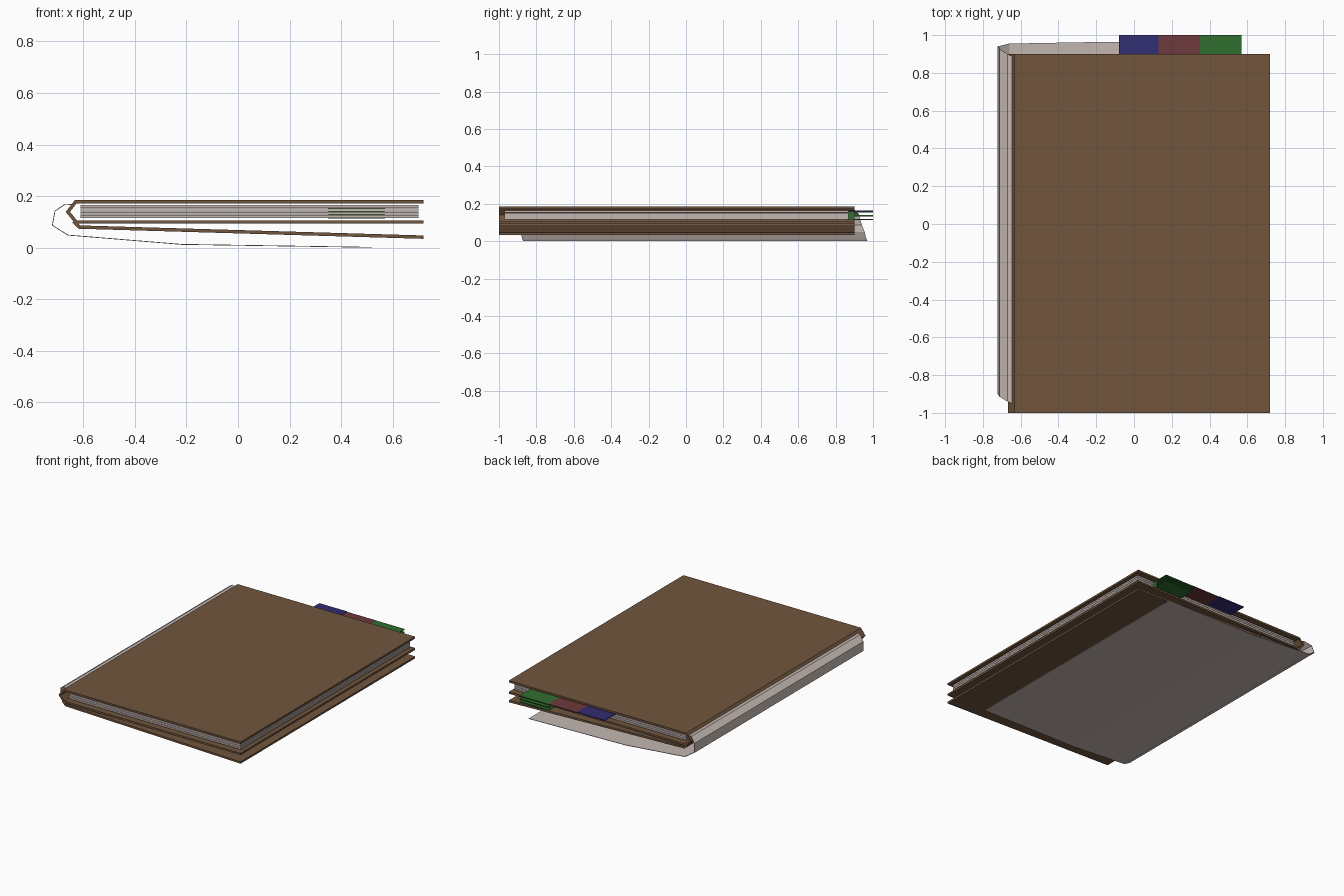
import bpy, bmesh
from mathutils import Vector

if "Cube" in bpy.data.objects:
    bpy.data.objects.remove(bpy.data.objects["Cube"])


def material(name, rgb):
    m = bpy.data.materials.new(name)
    m.diffuse_color = (*rgb, 1)
    m.use_nodes = True
    m.node_tree.nodes["Principled BSDF"].inputs["Base Color"].default_value = m.diffuse_color
    return m


BROWN = material("leather", (0.165, 0.092, 0.048))
PAPER = material("paper", (0.56, 0.48, 0.45))
BLUE = material("blue", (0.032, 0.026, 0.17))
RED = material("red", (0.156, 0.041, 0.045))
GREEN = material("green", (0.03, 0.156, 0.03))


def finish(name, bm, mat):
    bmesh.ops.recalc_face_normals(bm, faces=bm.faces)
    me = bpy.data.meshes.new(name)
    bm.to_mesh(me)
    bm.free()
    me.materials.append(mat)
    ob = bpy.data.objects.new(name, me)
    bpy.context.collection.objects.link(ob)
    return ob


def ribbon(name, pts, t, mat):
    """Bent sheet through (x, z, y0, y1) points with mitred thickness t."""
    bm = bmesh.new()
    p = [Vector((a[0], a[1])) for a in pts]
    rings = []
    for i, (x, z, y0, y1) in enumerate(pts):
        d0 = (p[i] - p[max(i - 1, 0)]).normalized()
        d1 = (p[min(i + 1, len(p) - 1)] - p[i]).normalized()
        d0, d1 = (d0 if i else d1), (d1 if i < len(p) - 1 else d0)
        d = (d0 + d1).normalized()
        n = Vector((-d.y, d.x)) * (t / 2 / max(d.dot(d1), 0.4))
        rings.append([bm.verts.new((x + s * n.x, y, z + s * n.y))
                      for s, y in ((1, y0), (1, y1), (-1, y1), (-1, y0))])
    for a, b in zip(rings, rings[1:]):
        for k in range(4):
            bm.faces.new((a[k], a[(k + 1) % 4], b[(k + 1) % 4], b[k]))
    bm.faces.new(rings[0])
    bm.faces.new(rings[-1])
    return finish(name, bm, mat)


def box(name, x, y, z, mat):
    bm = bmesh.new()
    bmesh.ops.create_cube(bm, size=1)
    for v in bm.verts:
        v.co = [r[0] + (r[1] - r[0]) * (c + 0.5) for r, c in zip((x, y, z), v.co)]
    return finish(name, bm, mat)


# Folded cover with angled spine, plus the loose flap below it
Y = (-1.0, 0.9)
ribbon("cover", [(x, z, *Y) for x, z in
       ((0.72, 0.178), (-0.63, 0.178), (-0.66, 0.139), (-0.628, 0.10), (0.72, 0.10))],
       0.013, BROWN)
ribbon("back_flap", [(x, z, *Y) for x, z in
       ((-0.638, 0.103), (-0.615, 0.08), (0.72, 0.041))], 0.013, BROWN)

# Page stack as separate bundles
for i in range(4):
    z = 0.115 + i * 0.013
    box(f"page_bundle_{i + 1}", (-0.61, 0.70), (-0.97, 0.87), (z, z + 0.011), PAPER)

# Loose paper wrapping around the spine and under the book, slightly skewed
ribbon("loose_sheet", [
    (-0.64, 0.170, -0.955, 0.885),
    (-0.67, 0.172, -0.94, 0.90),
    (-0.71, 0.145, -0.915, 0.925),
    (-0.72, 0.09, -0.90, 0.94),
    (-0.66, 0.052, -0.885, 0.955),
    (-0.22, 0.016, -0.875, 0.963),
    (0.52, 0.0045, -0.87, 0.97)], 0.003, PAPER)
bpy.data.objects["loose_sheet"].location.z = -0.003

# Index tabs; the outer one has several leaves
box("blue_tab", (-0.08, 0.13), (0.85, 1.0), (0.158, 0.163), BLUE)
box("red_tab", (0.13, 0.35), (0.85, 1.0), (0.155, 0.160), RED)
for i, z in enumerate((0.113, 0.133, 0.153)):
    box(f"green_tab_{i + 1}", (0.35, 0.57), (0.86, 1.0), (z, z + 0.006), GREEN)
box("green_tab_base", (0.351, 0.569), (0.86, 0.9), (0.114, 0.158), GREEN)
